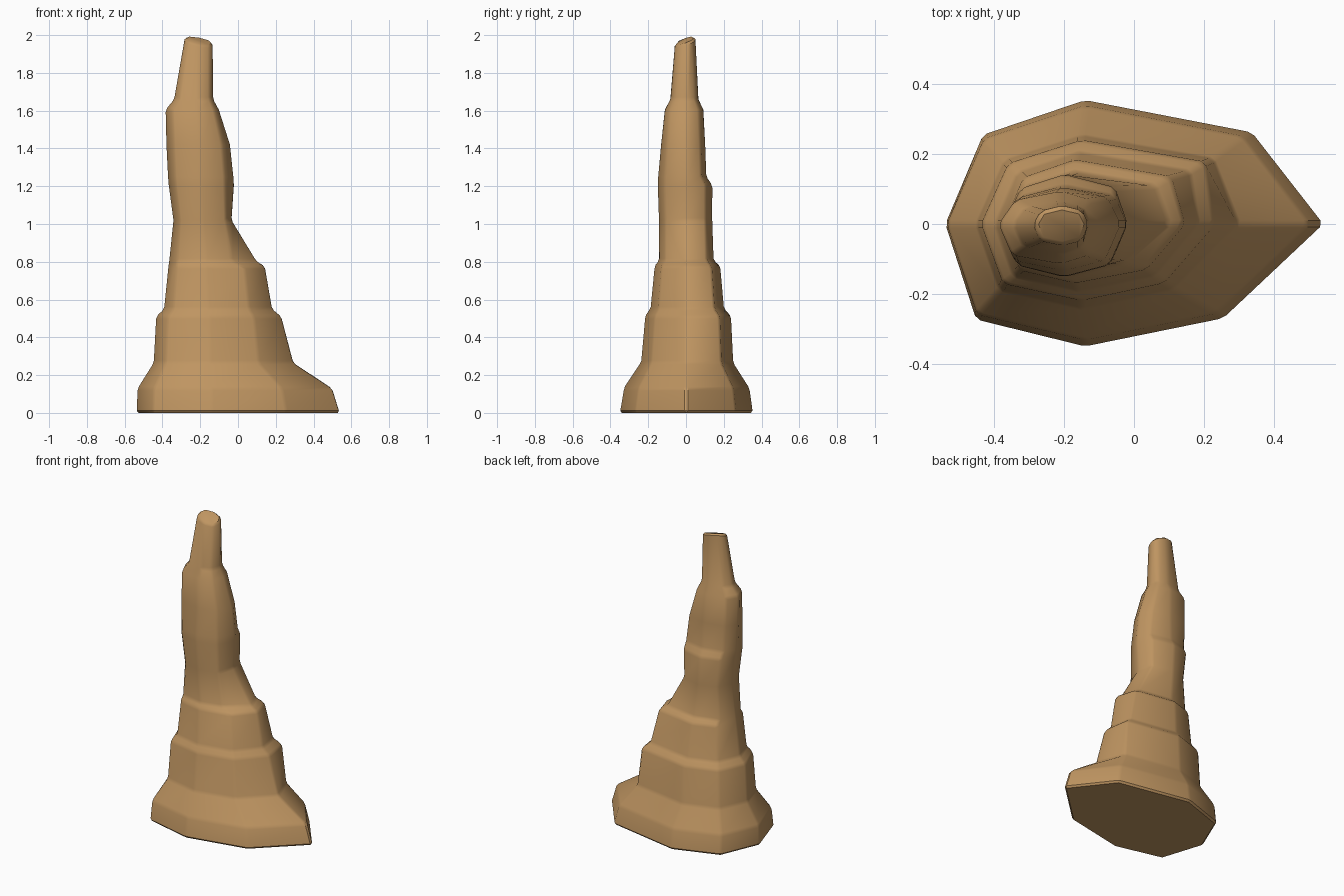
import bpy, bmesh

if "Cube" in bpy.data.objects:
    bpy.data.objects.remove(bpy.data.objects["Cube"])

# Sandstone material
mat = bpy.data.materials.new("sandstone")
mat.diffuse_color = (0.52, 0.30, 0.12, 1)
mat.use_nodes = True
mat.node_tree.nodes["Principled BSDF"].inputs["Base Color"].default_value = mat.diffuse_color

# Contour rings: z, x left, x middle, x right, y front, y back,
# right-back and right-front corner reach (fraction of right half width)
rings = [
    (0.00, -.540, -.14, .545, -.352, .356, .70, .58),
    (0.13, -.535, -.14, .505, -.330, .338, .70, .58),
    (0.265, -.450, -.15, .297, -.240, .252, .84, .58),
    (0.51, -.437, -.15, .230, -.218, .240, .93, .62),
    (0.55, -.395, -.16, .182, -.190, .203, .93, .64),
    (0.775, -.372, -.17, .145, -.168, .183, .87, .65),
    (0.805, -.368, -.17, .100, -.144, .148, .85, .50),
    (1.02, -.345, -.19, -.032, -.146, .142, .85, .80),
    (1.205, -.370, -.20, -.018, -.152, .142, .80, .72),
    (1.25, -.374, -.20, -.020, -.150, .110, .80, .72),
    (1.42, -.383, -.20, -.038, -.134, .104, .76, .72),
    (1.605, -.388, -.21, -.098, -.114, .094, .75, .75),
    (1.66, -.343, -.21, -.128, -.085, .068, .75, .75),
    (1.96, -.286, -.205, -.130, -.061, .052, .75, .75),
]


def ring_points(z, xl, xm, xr, yf, yb, kb, kf):
    """Irregular octagon, counter-clockwise from the right-hand point."""
    left, right = xl - xm, xr - xm
    pts = [(xr, 0), (xm + right * kb, yb * .74), (xm, yb),
           (xm + left * .73, yb * .72), (xl, 0),
           (xm + left * .78, yf * .78), (xm, yf), (xm + right * kf, yf * .77)]
    return [(x, y, z) for x, y in pts]


# Rock spire: loft through the rings
bm = bmesh.new()
loops = [[bm.verts.new(p) for p in ring_points(*r)] for r in rings]
for a, b in zip(loops, loops[1:]):
    for i in range(8):
        j = (i + 1) % 8
        bm.faces.new((a[i], a[j], b[j], b[i]))
bm.faces.new(loops[0][::-1])
bm.faces.new(loops[-1])

# Slanted broken tip, higher at the back and left
for v in loops[-1]:
    v.co.z += 0.35 * v.co.y - 0.2 * (v.co.x + 0.205) + 0.012
bmesh.ops.recalc_face_normals(bm, faces=bm.faces)

mesh = bpy.data.meshes.new("rock_spire")
bm.to_mesh(mesh)
bm.free()
spire = bpy.data.objects.new("rock_spire", mesh)
bpy.context.collection.objects.link(spire)
mesh.materials.append(mat)

# Worn edges
bevel = spire.modifiers.new("worn_edges", 'BEVEL')
bevel.width = 0.012
bevel.segments = 1
bevel.limit_method = 'ANGLE'
bevel.angle_limit = 0.4

bpy.context.view_layer.objects.active = spire
spire.select_set(True)
bpy.ops.object.modifier_apply(modifier=bevel.name)
bpy.ops.object.shade_smooth_by_angle(angle=0.6)
